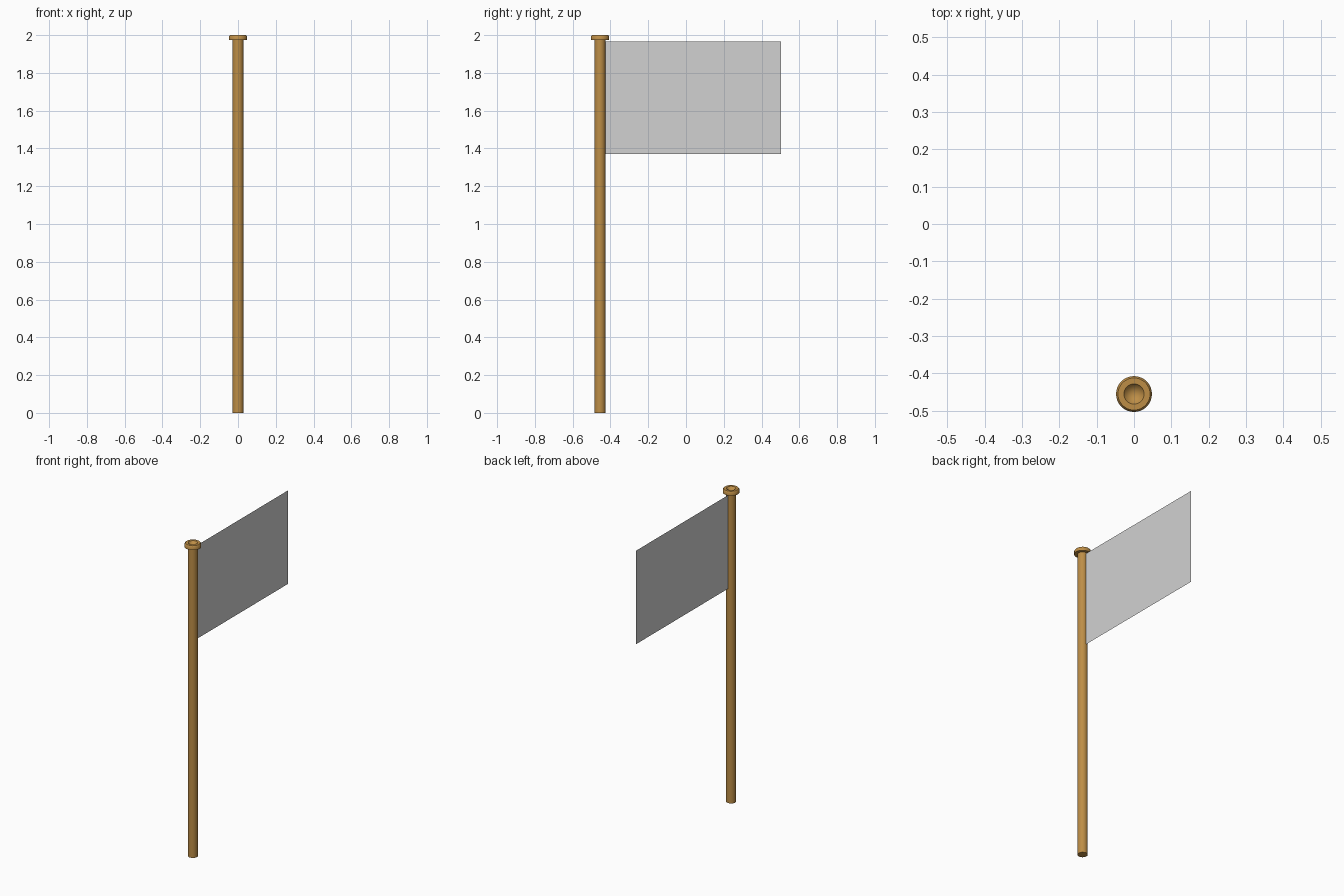
import bpy, bmesh, math

if "Cube" in bpy.data.objects:
    bpy.data.objects.remove(bpy.data.objects["Cube"])


def material(name, rgb):
    m = bpy.data.materials.new(name)
    m.diffuse_color = (*rgb, 1)
    m.use_nodes = True
    m.node_tree.nodes["Principled BSDF"].inputs["Base Color"].default_value = m.diffuse_color
    return m


def add_object(name, bm, mat):
    me = bpy.data.meshes.new(name)
    bm.to_mesh(me)
    bm.free()
    ob = bpy.data.objects.new(name, me)
    bpy.context.collection.objects.link(ob)
    me.materials.append(mat)
    return ob


def lathe(name, profile, centre, mat, sides=32):
    """Spin an (r, z) profile around a vertical axis at centre."""
    bm = bmesh.new()
    vs = [bm.verts.new((r, 0, z)) for r, z in profile]
    es = [bm.edges.new(p) for p in zip(vs, vs[1:])]
    bmesh.ops.spin(bm, geom=vs + es, cent=(0, 0, 0), axis=(0, 0, 1),
                   angle=math.tau, steps=sides, use_duplicate=False)
    bmesh.ops.remove_doubles(bm, verts=bm.verts, dist=1e-5)
    bmesh.ops.recalc_face_normals(bm, faces=bm.faces)
    ob = add_object(name, bm, mat)
    ob.location = centre
    bpy.context.view_layer.objects.active = ob
    ob.select_set(True)
    bpy.ops.object.shade_smooth_by_angle(angle=math.radians(50))
    ob.select_set(False)
    return ob


wood = material("brown wood", (0.51, 0.27, 0.062))
cloth = material("grey cloth", (0.64, 0.64, 0.64))
POLE_Y = -0.455

# Pole with a wider rim and a conical dimple in its top
lathe("pole", [(0, 0), (0.029, 0), (0.029, 1.974), (0.048, 1.974),
               (0.048, 1.994), (0.043, 2.0), (0.027, 2.0), (0.023, 1.994),
               (0, 1.978)], (0, POLE_Y, 0), wood)

# Flag: a single flat sheet
bm = bmesh.new()
bm.faces.new([bm.verts.new((0, y, z)) for y, z in
              ((POLE_Y + 0.027, 1.37), (0.503, 1.37),
               (0.503, 1.967), (POLE_Y + 0.027, 1.967))])
add_object("flag", bm, cloth)
